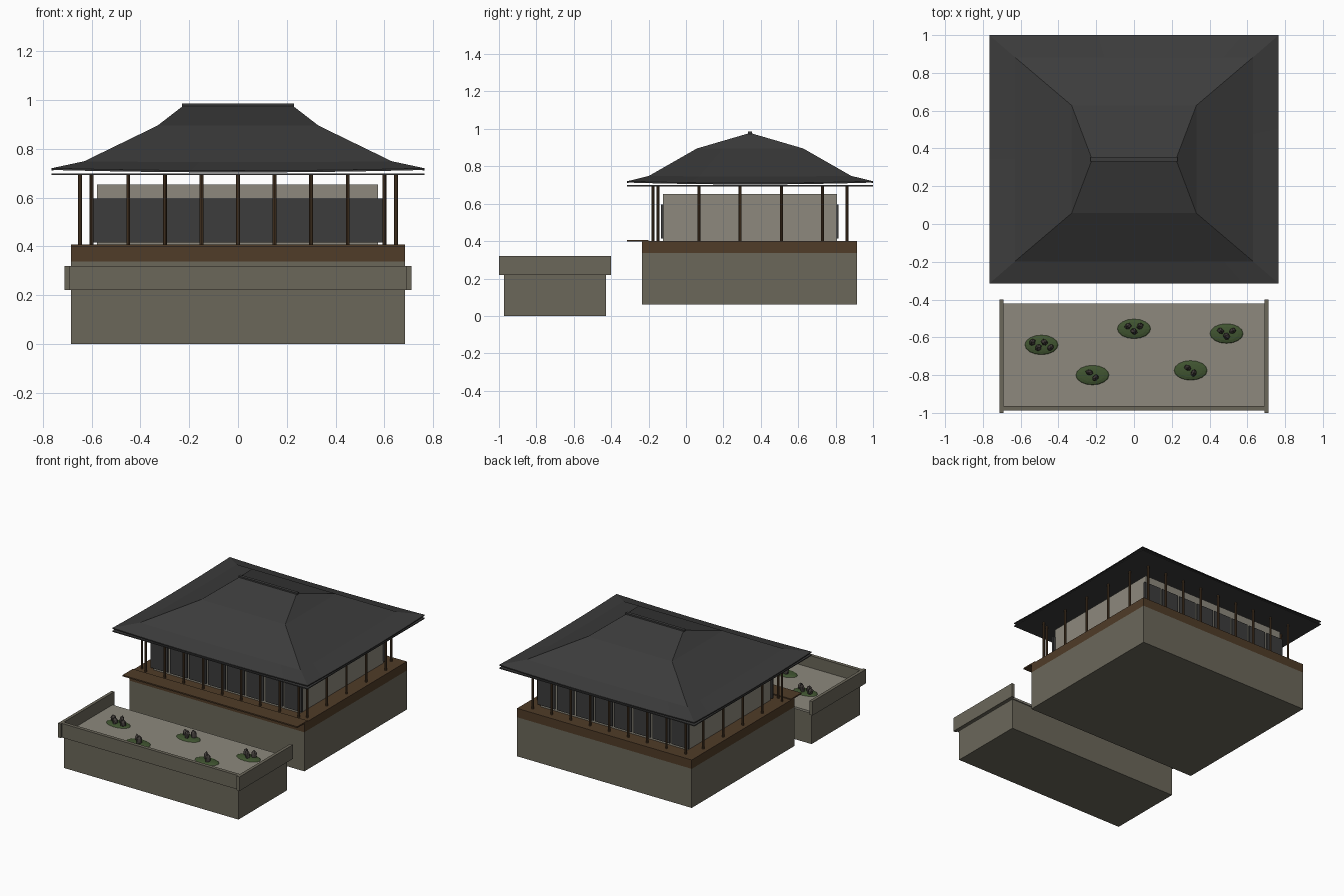
import bpy, bmesh, math, random
from mathutils import Matrix, Vector

random.seed(4)
if "Cube" in bpy.data.objects:
    bpy.data.objects.remove(bpy.data.objects["Cube"])


def material(name, r, g, b):
    m = bpy.data.materials.new(name)
    m.use_nodes = True
    m.diffuse_color = (r, g, b, 1)
    m.node_tree.nodes["Principled BSDF"].inputs["Base Color"].default_value = (r, g, b, 1)
    return m


STONE = material("stone", .147, .136, .102)
PLASTER = material("pale plaster and sand", .266, .25, .205)
TILE = material("dark tile", .045, .045, .045)
WOOD = material("brown wood", .08, .045, .021)
MOSS = material("moss", .051, .089, .03)
ROCK = material("rock", .065, .056, .05)


def finish(name, bm, mat):
    bmesh.ops.recalc_face_normals(bm, faces=bm.faces)
    me = bpy.data.meshes.new(name)
    bm.to_mesh(me)
    bm.free()
    me.materials.append(mat)
    ob = bpy.data.objects.new(name, me)
    bpy.context.collection.objects.link(ob)
    return ob


def add_box(bm, x, y, z):
    centre = Vector([(a + b) / 2 for a, b in (x, y, z)])
    size = [b - a for a, b in (x, y, z)]
    bmesh.ops.create_cube(bm, size=1, matrix=Matrix.Translation(centre) @ Matrix.Diagonal((*size, 1)))


def box(name, x, y, z, mat):
    bm = bmesh.new()
    add_box(bm, x, y, z)
    return finish(name, bm, mat)


# Garden terrace with low walls, open towards the hall
box("garden_base", (-.685, .685), (-.973, -.428), (0, .222), STONE)
box("garden_sand", (-.69, .69), (-.965, -.42), (.22, .235), PLASTER)
box("garden_front_wall", (-.69, .69), (-.988, -.963), (.22, .32), STONE)
for side, s in (("left", 1), ("right", -1)):
    box("garden_wall_" + side, sorted((s * .69, s * .712)), (-1, -.4), (.22, .32), STONE)

# Moss islands, each with a cluster of standing stones
ISLANDS = [(-.49, -.64, 4), (0, -.555, 3), (.49, -.58, 3), (-.22, -.80, 2), (.30, -.775, 2)]
for i, (x, y, count) in enumerate(ISLANDS):
    bm = bmesh.new()
    bmesh.ops.create_uvsphere(bm, u_segments=16, v_segments=8, radius=1,
                              matrix=Matrix.Translation((x, y, .235)) @ Matrix.Diagonal((.088, .052, .012, 1)))
    finish(f"moss_island_{i + 1}", bm, MOSS)
    bm = bmesh.new()
    for k in range(count):
        dx = (k - (count - 1) / 2) * .032
        dy = .014 * (-1) ** k
        tall = random.uniform(.026, .038)
        place = Matrix.Translation((x + dx, y + dy, .24 + tall * .6))
        turn = Matrix.Rotation(random.uniform(-.3, .3), 4, 'Y') @ Matrix.Rotation(random.random() * 3, 4, 'Z')
        bmesh.ops.create_icosphere(bm, subdivisions=1, radius=1,
                                   matrix=place @ turn @ Matrix.Diagonal((.021, .016, tall, 1)))
    finish(f"rocks_{i + 1}", bm, ROCK)

# Hall plinth, floor and front veranda
box("hall_plinth", (-.685, .685), (-.235, .914), (.06, .337), STONE)
box("hall_floor", (-.685, .685), (-.235, .914), (.337, .40), WOOD)
box("veranda_deck", (-.685, .685), (-.315, -.2), (.398, .407), WOOD)

# Hall walls with dark screens front and back
box("hall_walls", (-.578, .575), (-.123, .807), (.40, .653), PLASTER)
for side, y in (("front", (-.133, -.12)), ("back", (.804, .816))):
    bm = bmesh.new()
    for i in range(8):
        x = -.525 + i * .15
        add_box(bm, (x - .067, x + .067), y, (.415, .597))
    finish("screens_" + side, bm, TILE)

# Posts around the veranda
spots = [(-.6 + i * .15, y) for i in range(9) for y in (-.177, .861)]
spots += [(x, -.15 + i * .22) for i in range(5) for x in (-.648, .648)]
bm = bmesh.new()
for x, y in spots:
    bmesh.ops.create_cone(bm, cap_ends=True, segments=8, radius1=.008, radius2=.008, depth=.3,
                          matrix=Matrix.Translation((x, y, .547)))
finish("posts", bm, WOOD)

# Eave board under the roof
CY = .3425
box("eave_board", (-.765, .765), (CY - .657, CY + .657), (.692, .699), TILE)

# Curved hip roof: stacked rings whose eave corners are lifted
SEG = 8
RINGS = [(.765, .657, .703, .010), (.765, .657, .710, .010), (.63, .54, .745, .004),
         (.33, .285, .895, 0), (.225, .008, .976, 0)]
bm = bmesh.new()
loops = []
for hx, hy, z, lift in RINGS:
    corners = [(-hx, -hy), (hx, -hy), (hx, hy), (-hx, hy)]
    ring = []
    for c in range(4):
        a, b = Vector(corners[c]), Vector(corners[(c + 1) % 4])
        for k in range(SEG):
            p = a.lerp(b, k / SEG)
            ring.append(bm.verts.new((p.x, p.y + CY, z + lift * (2 * k / SEG - 1) ** 2)))
    loops.append(ring)
for low, high in zip(loops, loops[1:]):
    for i in range(len(low)):
        j = (i + 1) % len(low)
        bm.faces.new((low[i], low[j], high[j], high[i]))
bm.faces.new(loops[-1])
finish("roof", bm, TILE)
box("roof_ridge", (-.23, .23), (CY - .011, CY + .011), (.967, .985), TILE)
